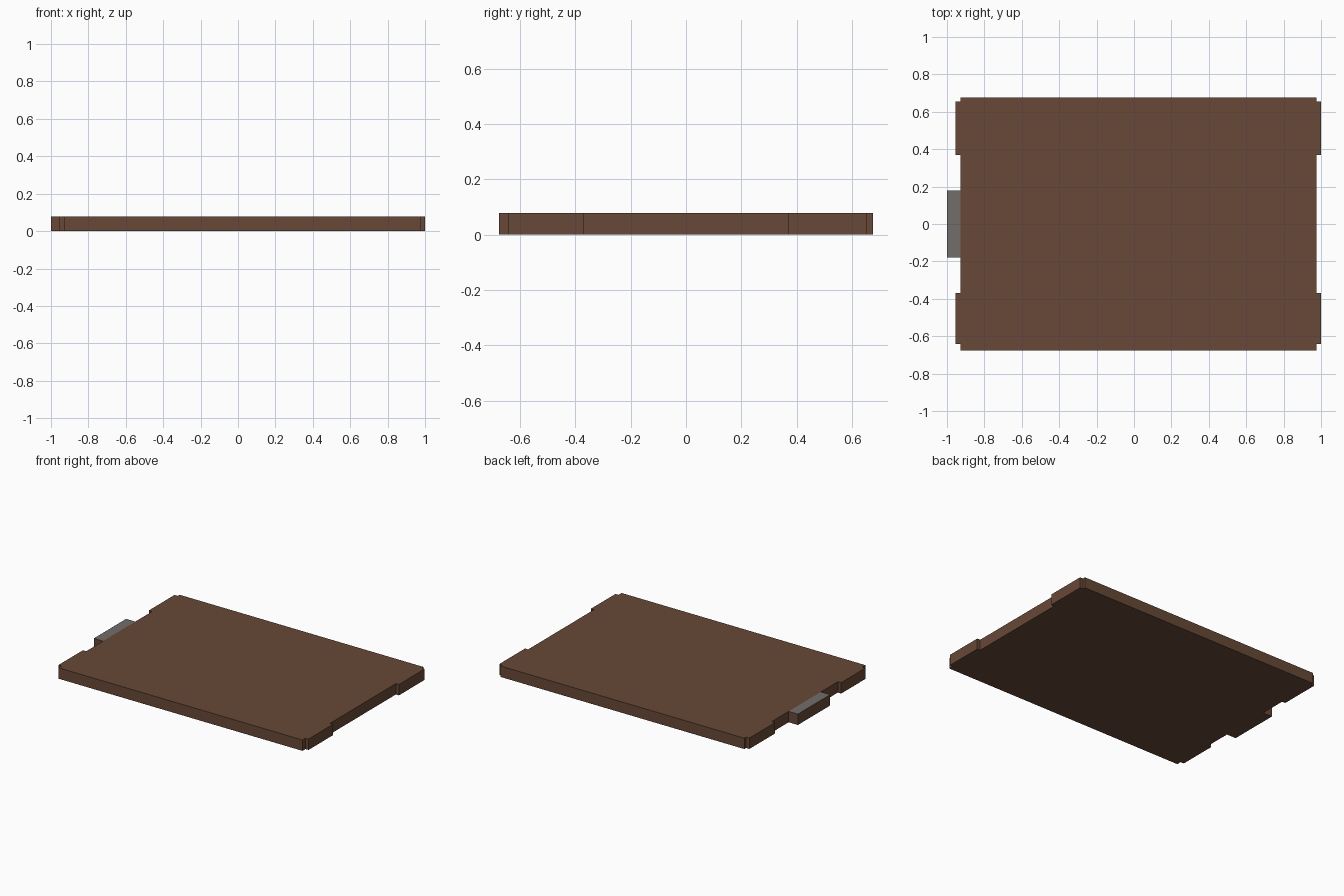
import bpy, bmesh

if "Cube" in bpy.data.objects:
    bpy.data.objects.remove(bpy.data.objects["Cube"])

H = 0.077  # board thickness


def material(name, rgb):
    m = bpy.data.materials.new(name)
    m.diffuse_color = (*rgb, 1.0)
    m.use_nodes = True
    m.node_tree.nodes["Principled BSDF"].inputs["Base Color"].default_value = m.diffuse_color
    return m


brown = material("dark_brown_wood", (0.136, 0.065, 0.038))
grey = material("warm_grey", (0.168, 0.153, 0.145))


def extrude_outline(name, points, mats, top_index=0):
    bm = bmesh.new()
    base = bm.faces.new([bm.verts.new((x, y, 0)) for x, y in points])
    ext = bmesh.ops.extrude_face_region(bm, geom=[base], use_keep_orig=True)
    for v in ext["geom"]:
        if isinstance(v, bmesh.types.BMVert):
            v.co.z = H
    bmesh.ops.recalc_face_normals(bm, faces=bm.faces[:])
    for f in bm.faces:
        if f.normal.z > 0.5:
            f.material_index = top_index
    me = bpy.data.meshes.new(name)
    bm.to_mesh(me)
    bm.free()
    for m in mats:
        me.materials.append(m)
    ob = bpy.data.objects.new(name, me)
    bpy.context.collection.objects.link(ob)
    return ob


# Board outline: a rectangle with two shallow tabs on each short side
L, R, W, TAB = -0.928, 0.976, 0.675, 0.025
tab_y = [-0.641, -0.369, 0.368, 0.655]


def side(x, out):
    return [(x, -W)] + [p for i, y in enumerate(tab_y)
                        for p in ([(x, y), (out, y)] if i % 2 == 0
                                  else [(out, y), (x, y)])] + [(x, W)]


outline = side(R, R + TAB - 0.001) + side(L, L - TAB - 0.001)[::-1]
extrude_outline("board", outline, [brown])

# End latch: brown sides with a grey top
extrude_outline("end_latch", [(-1, -0.18), (L, -0.18), (L, 0.18), (-1, 0.18)],
                [brown, grey], 1)
